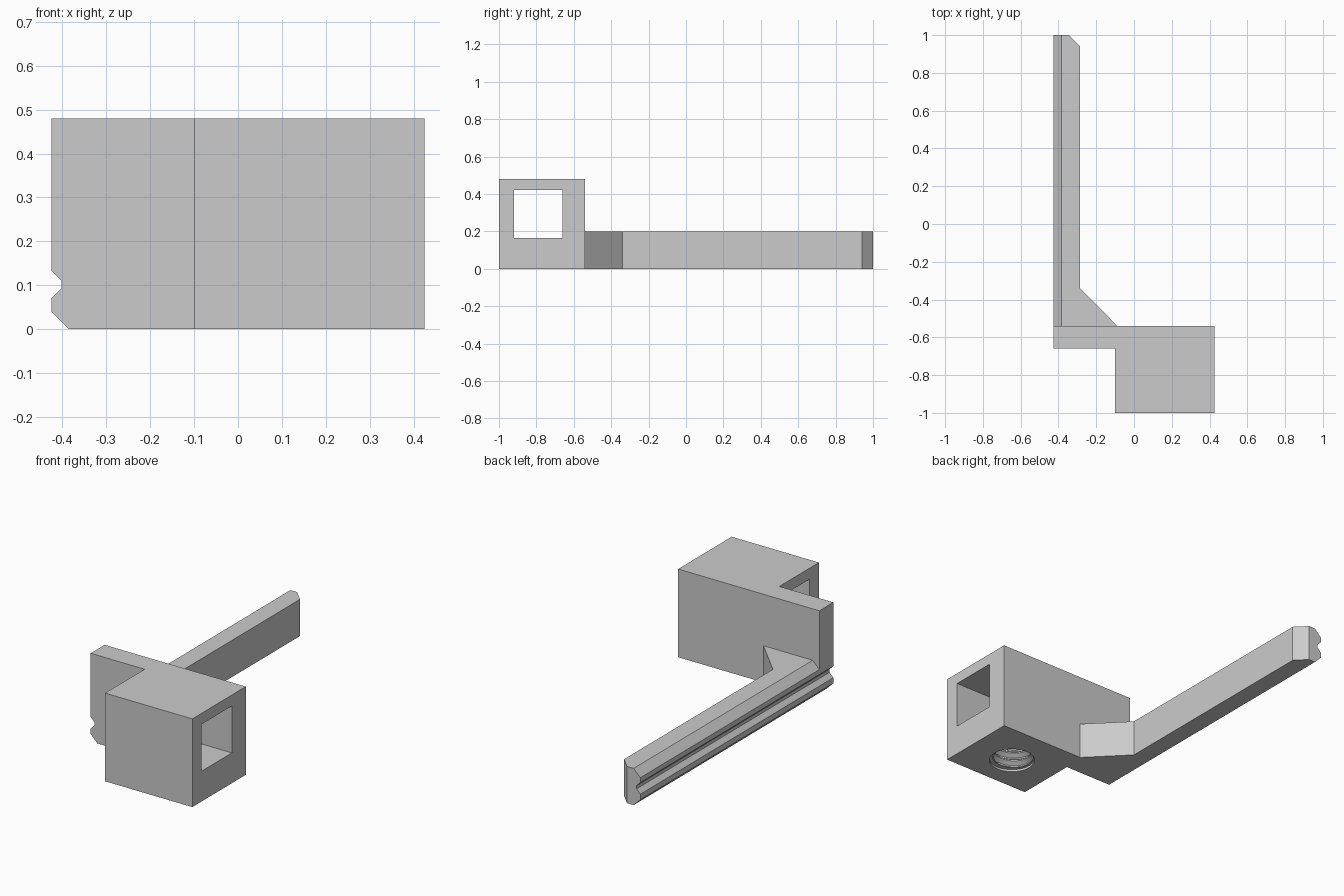
import bpy
import bmesh
from math import cos, sin, tau

if "Cube" in bpy.data.objects:
    bpy.data.objects.remove(bpy.data.objects["Cube"])

grey = bpy.data.materials.new("plain grey")
grey.use_nodes = True
grey.diffuse_color = (0.6, 0.6, 0.6, 1)
grey.node_tree.nodes["Principled BSDF"].inputs["Base Color"].default_value = grey.diffuse_color


def to_object(name, bm):
    bmesh.ops.recalc_face_normals(bm, faces=bm.faces)
    mesh = bpy.data.meshes.new(name)
    bm.to_mesh(mesh)
    bm.free()
    mesh.materials.append(grey)
    ob = bpy.data.objects.new(name, mesh)
    bpy.context.collection.objects.link(ob)
    return ob


def prism(name, outline, start, end, axis):
    """Extrude a closed 2D outline along one axis from start to end."""
    bm = bmesh.new()
    base = []
    for point in outline:
        co = list(point)
        co.insert(axis, start)
        base.append(bm.verts.new(co))
    face = bm.faces.new(base)
    new = bmesh.ops.extrude_face_region(bm, geom=[face])["geom"]
    for v in new:
        if isinstance(v, bmesh.types.BMVert):
            v.co[axis] = end
    return to_object(name, bm)


def combine(target, tool, operation="DIFFERENCE"):
    """Apply a boolean and remove the tool."""
    mod = target.modifiers.new("boolean", "BOOLEAN")
    mod.object, mod.operation, mod.solver = tool, operation, "EXACT"
    bpy.context.view_layer.objects.active = target
    bpy.ops.object.modifier_apply(modifier=mod.name)
    bpy.data.objects.remove(tool)


def thread_cutter(cx, cy, minor, major, pitch, bottom, turns, segments=48):
    """Helical solid, closed by a fan at each end."""
    bm = bmesh.new()
    profile = [(0.0, minor), (0.15, minor), (0.5, major), (0.65, major)]
    n = len(profile)
    rows = n * turns + 1
    columns = []
    for i in range(segments):
        a = tau * i / segments
        # the first column is longer, to meet the last one a pitch higher
        column = []
        for k in range(rows + (n if i == 0 else 0)):
            t, r = profile[k % n]
            z = bottom + pitch * (k // n + t + i / segments)
            column.append(bm.verts.new((cx + r * cos(a), cy + r * sin(a), z)))
        columns.append(column)
    columns.append(columns[0][n:])
    for left, right in zip(columns, columns[1:]):
        for k in range(rows - 1):
            bm.faces.new((left[k], right[k], right[k + 1], left[k + 1]))
    middle = bottom + pitch * (turns + 1) / 2
    rim = [e for e in bm.edges if e.is_boundary]
    for low in (True, False):
        z = bottom - pitch if low else bottom + pitch * (turns + 2)
        tip = bm.verts.new((cx, cy, z))
        for e in rim:
            if (e.verts[0].co.z < middle) == low:
                bm.faces.new((*e.verts, tip))
    return to_object("thread_cutter", bm)


# Block with its side plate
x0, x1, back = -0.425, 0.425, -0.54
bracket = prism("bracket", [(x0, -0.66), (-0.1, -0.66), (-0.1, -1), (x1, -1),
                            (x1, back), (x0, back)], 0, 0.48, 2)

# Long arm with a flared root and a clipped tip
arm = prism("arm", [(x0, -0.6), (-0.088, -0.6), (-0.088, back), (-0.285, -0.34),
                    (-0.285, 0.94), (-0.345, 1), (x0, 1)], 0, 0.2, 2)
combine(arm, prism("top_chamfer", [(-0.465, 0.12), (-0.345, 0.24), (-0.465, 0.24)],
                   back, 1.1, 1))
combine(bracket, arm, "UNION")

# Rail groove and lower chamfer along the outer side
combine(bracket, prism("groove", [(-0.445, 0.153), (-0.402, 0.11), (-0.402, 0.093),
                                  (-0.445, 0.05)], -1.1, 1.1, 1))
combine(bracket, prism("low_chamfer", [(-0.465, 0.08), (-0.345, -0.04), (-0.465, -0.04)],
                       -1.1, 1.1, 1))

# Square window through the block
combine(bracket, prism("window", [(-0.92, 0.165), (-0.66, 0.165), (-0.66, 0.42),
                                  (-0.92, 0.42)], -0.3, 0.6, 0))

# Threaded hole from the underside up into the window, with a round mouth
hx, hy, radius = 0.1625, -0.79, 0.117
mouth = [(hx + radius * cos(tau * i / 48), hy + radius * sin(tau * i / 48))
         for i in range(48)]
combine(bracket, thread_cutter(hx, hy, 0.094, 0.1165, 0.046, -0.07, 6))
combine(bracket, prism("mouth", mouth, -0.05, 0.012, 2))

# Crisp edges, smooth thread
bpy.ops.object.select_all(action="DESELECT")
bracket.select_set(True)
bpy.context.view_layer.objects.active = bracket
bpy.ops.object.shade_smooth_by_angle(angle=0.4)
